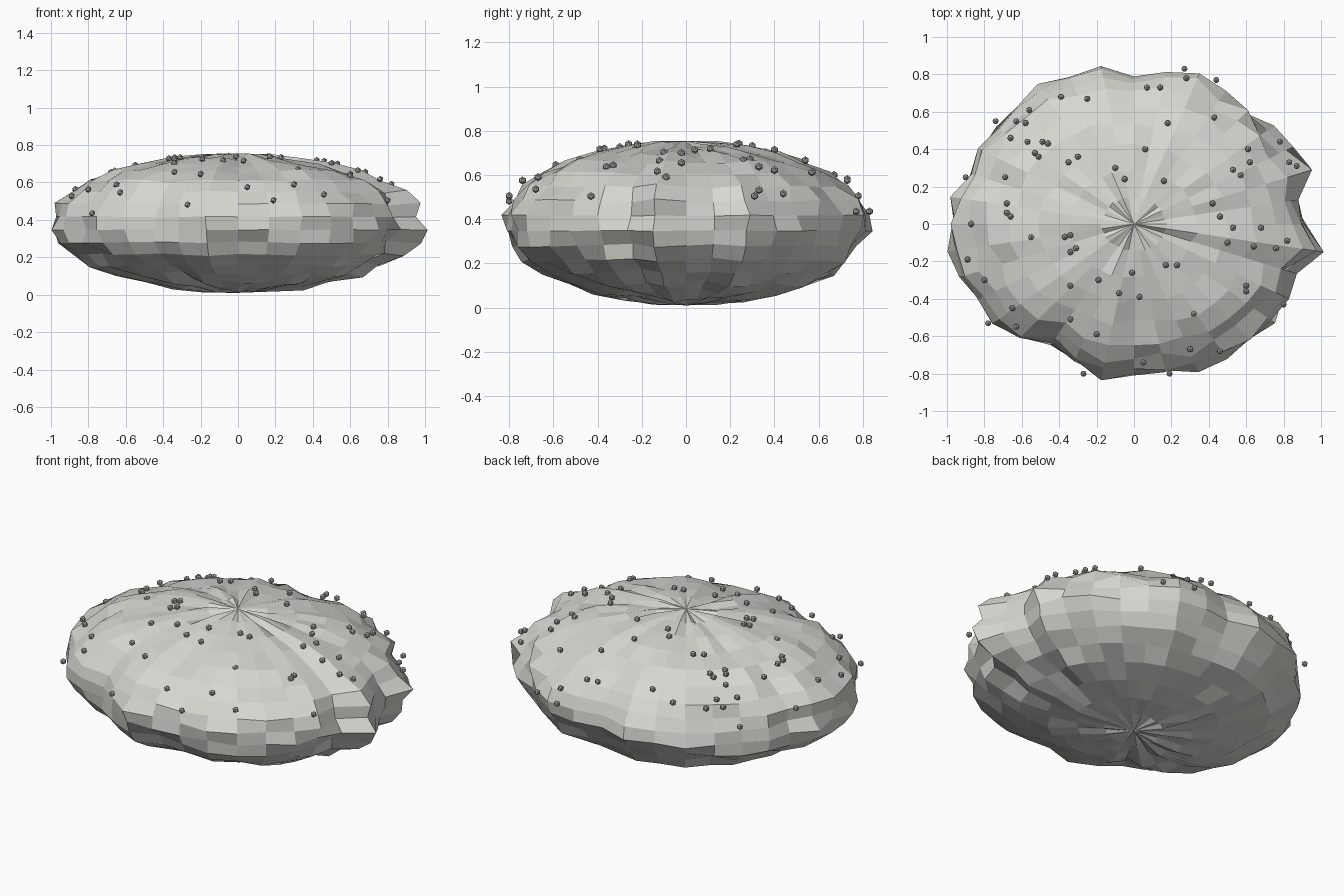
import bpy
import bmesh
import math
import random
from mathutils import Matrix

random.seed(4)

SEGMENTS, RINGS = 36, 17
HALF_X, HALF_Y, HALF_Z = 0.955, 0.80, 0.372
CENTRE_Z = 0.382

# Bulge of each meridian, counter-clockwise from +x
BULGE = [1.0, .98, 1.055, 1.04, 1.02, 1.03, 1.05, 1.075, 1.04,
         1.03, 1.07, 1.075, 1.075, 1.04, 1.045, 1.03, 1.005, 1.05,
         1.06, 1.065, 1.04, 1.045, 1.05, 1.05, .965, 1.03, 1.06,
         1.01, 1.03, 1.055, 1.07, 1.05, 1.04, 1.03, .97, 1.075]

# Where the pebbles lie, seen from above
PEBBLES = [(.27, .83), (.28, .78), (.44, .77), (.07, .73), (.14, .73),
           (-.39, .68), (-.25, .67), (-.56, .61), (.43, .57), (.18, .54),
           (-.74, .55), (-.63, .55), (-.58, .54), (-.66, .46), (-.57, .44),
           (-.49, .44), (-.46, .43), (-.53, .38), (-.51, .36), (-.3, .36),
           (-.35, .33), (.06, .4), (.61, .4), (.62, .33), (.78, .44),
           (.83, .33), (.87, .31), (.53, .29), (.57, .26), (-.1, .3),
           (-.05, .24), (.16, .23), (-.69, .25), (-.9, .25), (-.68, .11),
           (-.68, .06), (-.66, .04), (-.87, 0), (.42, .11), (.46, .04),
           (.53, -.02), (.68, -.02), (.5, -.1), (.64, -.12), (.76, -.13),
           (.82, -.09), (-.55, -.07), (-.37, -.07), (-.34, -.06),
           (-.31, -.13), (-.34, -.15), (-.89, -.19), (-.8, -.3),
           (.17, -.22), (.23, -.22), (-.01, -.26), (-.19, -.3),
           (-.34, -.33), (-.08, -.37), (.03, -.39), (.6, -.33), (.6, -.36),
           (.8, -.43), (-.65, -.45), (-.78, -.53), (-.63, -.55),
           (-.34, -.51), (-.2, -.59), (.32, -.48), (.3, -.67),
           (.46, -.68), (.05, -.74), (-.27, -.8), (.19, -.8)]

old = bpy.data.objects.get("Cube")
if old:
    bpy.data.objects.remove(old, do_unlink=True)


def make_material(name, rgb):
    mat = bpy.data.materials.new(name)
    mat.use_nodes = True
    colour = (*rgb, 1.0)
    mat.diffuse_color = colour
    shader = mat.node_tree.nodes["Principled BSDF"]
    shader.inputs["Base Color"].default_value = colour
    shader.inputs["Roughness"].default_value = 0.9
    return mat


def make_object(name, bm, mat):
    mesh = bpy.data.meshes.new(name)
    bm.to_mesh(mesh)
    bm.free()
    mesh.materials.append(mat)
    obj = bpy.data.objects.new(name, mesh)
    bpy.context.scene.collection.objects.link(obj)
    return obj


def bulge_at(direction):
    """Bulge of the nearest meridian, fading toward the poles."""
    turn = math.atan2(direction.y, direction.x) / math.tau
    flat = math.hypot(direction.x, direction.y)
    return BULGE[round(turn * SEGMENTS) % SEGMENTS] ** flat


# Boulder: flattened sphere with rough, faceted skin
stone = make_material("pale grey stone", (0.68, 0.68, 0.64))
bm = bmesh.new()
bmesh.ops.create_uvsphere(bm, u_segments=SEGMENTS, v_segments=RINGS, radius=1)
for vert in bm.verts:
    x, y, z = vert.co
    scale = 1.0
    if abs(z) < 0.999:
        scale = bulge_at(vert.co) * random.uniform(0.94, 1.01)
    vert.co = (x * HALF_X * scale, y * HALF_Y * scale,
               CENTRE_Z + z * HALF_Z * scale)
make_object("boulder", bm, stone)

# Pebbles: small faceted grains resting just above the upper side
grit = make_material("mid grey grit", (0.42, 0.42, 0.41))
bm = bmesh.new()
for x, y in PEBBLES:
    rise = math.sqrt(max(0.02, 1 - (x / 0.995) ** 2 - (y / 0.865) ** 2))
    spot = (x, y, CENTRE_Z + 0.375 * rise)
    bmesh.ops.create_icosphere(bm, subdivisions=1, radius=0.018,
                               matrix=Matrix.Translation(spot))
make_object("pebbles", bm, grit)
